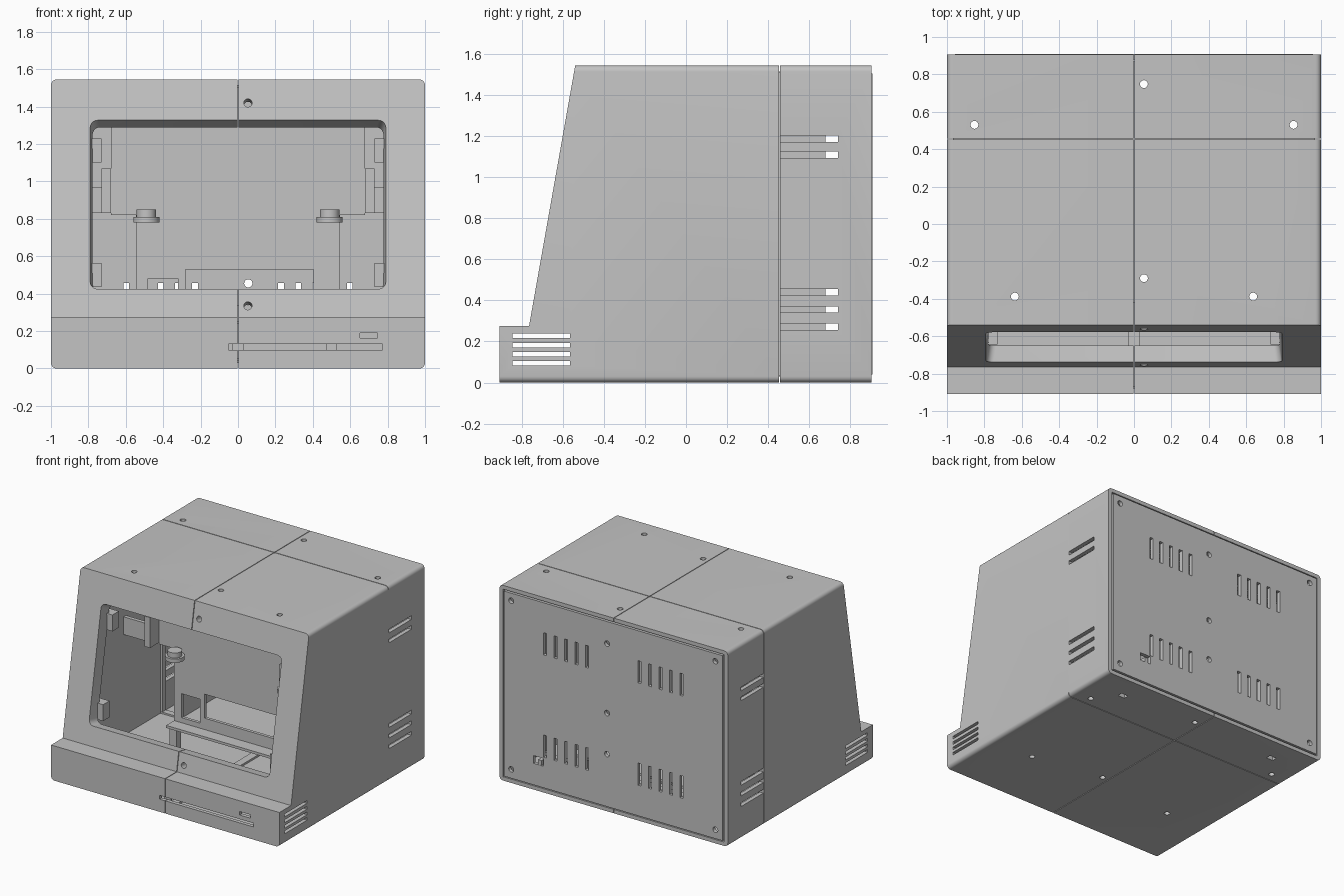
import bpy, bmesh, math
from mathutils import Vector, Matrix

if "Cube" in bpy.data.objects:
    bpy.data.objects.remove(bpy.data.objects["Cube"])

grey = bpy.data.materials.new("light grey plastic")
grey.diffuse_color = (0.55, 0.55, 0.55, 1)
grey.use_nodes = True
grey.node_tree.nodes["Principled BSDF"].inputs["Base Color"].default_value = grey.diffuse_color


def finish(name, bm):
    bmesh.ops.recalc_face_normals(bm, faces=bm.faces)
    me = bpy.data.meshes.new(name)
    bm.to_mesh(me)
    bm.free()
    me.materials.append(grey)
    ob = bpy.data.objects.new(name, me)
    bpy.context.collection.objects.link(ob)
    return ob


def add_box(bm, x0, x1, y0, y1, z0, z1):
    m = Matrix.Translation(((x0 + x1) / 2, (y0 + y1) / 2, (z0 + z1) / 2)) \
        @ Matrix.Diagonal((x1 - x0, y1 - y0, z1 - z0, 1))
    bmesh.ops.create_cube(bm, size=1, matrix=m)


def add_cyl(bm, centre, axis, r, depth, seg=20):
    rot = Vector(axis).to_track_quat('Z', 'Y').to_matrix().to_4x4()
    bmesh.ops.create_cone(bm, cap_ends=True, segments=seg, radius1=r, radius2=r,
                          depth=depth, matrix=Matrix.Translation(centre) @ rot)


def add_profile(bm, pts, half):
    """Extrude a (y, z) side profile across x."""
    f = bm.faces.new([bm.verts.new((-half, y, z)) for y, z in pts])
    g = bmesh.ops.extrude_face_region(bm, geom=[f])["geom"]
    bmesh.ops.translate(bm, vec=(2 * half, 0, 0),
                        verts=[v for v in g if isinstance(v, bmesh.types.BMVert)])


def boxes(name, *specs):
    bm = bmesh.new()
    for s in specs:
        add_box(bm, *s)
    return finish(name, bm)


def boolean(ob, cutter, op='DIFFERENCE'):
    mod = ob.modifiers.new("cut", 'BOOLEAN')
    mod.operation, mod.solver, mod.object = op, 'EXACT', cutter
    dg = bpy.context.evaluated_depsgraph_get()
    me = bpy.data.meshes.new_from_object(ob.evaluated_get(dg))
    ob.modifiers.clear()
    ob.data = me
    bpy.data.objects.remove(cutter)


def smooth(ob):
    bpy.ops.object.select_all(action='DESELECT')
    bpy.context.view_layer.objects.active = ob
    ob.select_set(True)
    bpy.ops.object.shade_smooth_by_angle(angle=math.radians(30))


H, FY, BY, SEAM = 1.545, -0.91, 0.905, 0.455
slope = Vector((0, 0.225, 1.27)).normalized()        # up along the sloped face
normal = Vector((0, -slope.z, slope.y))              # out of the sloped face


def face_y(z):
    return -0.765 + (z - 0.275) * 0.225 / 1.27


# outer case, long top and bottom side edges rounded
bm = bmesh.new()
add_profile(bm, [(FY, 0), (FY, .275), (-.765, .275), (-.54, H), (BY, H), (BY, 0)], 1)
edges = [e for e in bm.edges if all(abs(v.co.x) > .99 for v in e.verts)
         and abs(e.verts[0].co.z - e.verts[1].co.z) < .001
         and (e.verts[0].co.z < .01 or e.verts[0].co.z > 1.5)
         and e.verts[0].co.x * e.verts[1].co.x > 0]
bmesh.ops.bevel(bm, geom=edges, offset=.03, segments=5, profile=.5, affect='EDGES')
case = finish("case", bm)

# hollow inside, open at the back
bm = bmesh.new()
add_profile(bm, [(-.88, .03), (-.88, .245), (-.68, .245), (-.455, 1.515),
                 (1, 1.515), (1, .03)], .968)
boolean(case, finish("cavity", bm))


# screen opening, tapering inwards
def opening_ring(bm, hx, z0, z1, depth, r=.04):
    out = []
    for sx, zz, a0 in ((1, z1, 0), (-1, z1, 90), (-1, z0, 180), (1, z0, 270)):
        sz = 1 if zz == z1 else -1
        for i in range(6):
            a = math.radians(a0 + i * 18)
            x = sx * (hx - r) + r * math.cos(a)
            z = zz - sz * r + r * math.sin(a)
            out.append(bm.verts.new(Vector((x, face_y(z), z)) - normal * depth))
    return out


bm = bmesh.new()
ra = opening_ring(bm, .795, .425, 1.335, -.03)
rb = opening_ring(bm, .77, .425, 1.292, .14)
bm.faces.new(ra)
bm.faces.new(rb[::-1])
for i in range(24):
    j = (i + 1) % 24
    bm.faces.new((ra[i], ra[j], rb[j], rb[i]))
boolean(case, finish("screen_cutter", bm))

# vents, drive slots and screw holes
bm = bmesh.new()
for s in (-1, 1):
    x0, x1 = sorted((s * .9, s * 1.1))
    for z in (.093, .137, .181, .227):
        add_box(bm, x0, x1, -.845, -.565, z - .011, z + .011)
    for z in (.272, .356, .44, 1.11, 1.188):
        add_box(bm, x0, x1, SEAM + .005, .74, z - .015, z + .015)
    add_box(bm, s * .7 - .03, s * .7 + .03, .69, .73, -.1, .1)
    for z in (0, H):
        add_cyl(bm, (s * .853, .53, z), (0, 0, 1), .021, .2)
        add_cyl(bm, (s * .637, -.388, z), (0, 0, 1), .021, .2)
for z in (0, H):
    add_cyl(bm, (.053, .748, z), (0, 0, 1), .021, .2)
    add_cyl(bm, (.053, -.29, z), (0, 0, 1), .021, .2)
add_box(bm, -.05, .772, -1, -.85, .1, .13)
add_box(bm, .652, .745, -1, -.85, .162, .19)
for z in (.335, 1.42):
    add_cyl(bm, (.053, face_y(z), z), normal, .022, .3)
boolean(case, finish("hole_cutter", bm))

# split the case into four printed sections with fine seams
g = .0025
for name, xs, ys in (("front_left_shell", (-2, -g), (-2, SEAM - g)),
                     ("front_right_shell", (g, 2), (-2, SEAM - g)),
                     ("rear_left_shell", (-2, -g), (SEAM + g, 2)),
                     ("rear_right_shell", (g, 2), (SEAM + g, 2))):
    part = bpy.data.objects.new(name, case.data.copy())
    bpy.context.collection.objects.link(part)
    boolean(part, boxes("quarter", (*xs, *ys, -1, 3)), 'INTERSECT')
    smooth(part)
bpy.data.objects.remove(case)

# overlapping lips behind the seams
boxes("seam_lips", (-.03, .03, -.87, .87, .03, .045), (-.03, .03, -.42, .87, 1.5, 1.515),
      (-.03, .03, -.88, -.87, .05, .24),
      (-.967, .967, .41, .459, .031, .044), (-.967, .967, .41, .459, 1.501, 1.514),
      (-.967, -.95, .41, .459, .045, 1.5), (.95, .967, .41, .459, .045, 1.5))

# back panel with vents and screw holes
panel = boxes("back_panel", (-.958, .958, .88, .91, .04, 1.505))
bm = bmesh.new()
for s in (-1, 1):
    for i in range(5):
        x = s * (.23 + .092 * i)
        for z in (.37, 1.18):
            add_box(bm, x - .015, x + .015, .8, 1, z - .088, z + .088)
    for z in (.11, 1.445):
        add_cyl(bm, (s * .894, .9, z), (0, 1, 0), .022, .2)
for z in (.455, .78, 1.33):
    add_cyl(bm, (.055, .9, z), (0, 1, 0), .022, .2)
add_box(bm, .61, .7, .8, 1, .21, .272)
boolean(panel, finish("panel_cutter", bm))
smooth(panel)
boxes("socket_lug", (.63, .66, .84, .908, .205, .25))

# inner bulkhead, wide above and narrow below, with two cable windows
bulkhead = boxes("bulkhead_lower", (-.545, .545, -.02, .005, .25, .82))
boolean(bulkhead, boxes("windows", (-.48, -.32, -.1, .1, .29, .48),
                        (-.28, .405, -.1, .1, .34, .53)))
boxes("bulkhead_upper", (-.68, .68, -.02, .005, .82, 1.514))
boxes("inner_side_plates", (-.545, -.525, .005, .68, .25, 1.3),
      (.525, .545, .005, .68, .25, 1.3))
boxes("inner_tray", (-.545, .545, -.12, .68, .23, .25))
boxes("tray_legs", *[(s * .5 - .03, s * .5 + .03, y, y + .06, .03, .23)
                     for s in (-1, 1) for y in (-.1, .55)])

for s, side in ((-1, "left"), (1, "right")):
    # stepped mounting pegs on the bulkhead
    bm = bmesh.new()
    add_cyl(bm, (s * .49, -.09, .795), (0, 0, 1), .07, .03, 24)
    add_cyl(bm, (s * .49, -.09, .83), (0, 0, 1), .052, .04, 24)
    smooth(finish(side + "_mounting_peg", bm))
    # side brackets holding the bulkhead
    a, b = sorted((s * .73, s * .68))
    c, d = sorted((s * .967, s * .7))
    boxes(side + "_bracket", (a, b, -.13, -.02, .83, 1.07), (c, d, -.05, -.02, .83, .97))
    # screen clips behind the bezel
    bm = bmesh.new()
    a, b = sorted((s * .73, s * .82))
    for z in (.5, 1.165):
        y = face_y(z)
        add_box(bm, a, b, y + .08, y + .16, z - .065, z + .065)
    finish(side + "_screen_clips", bm)
